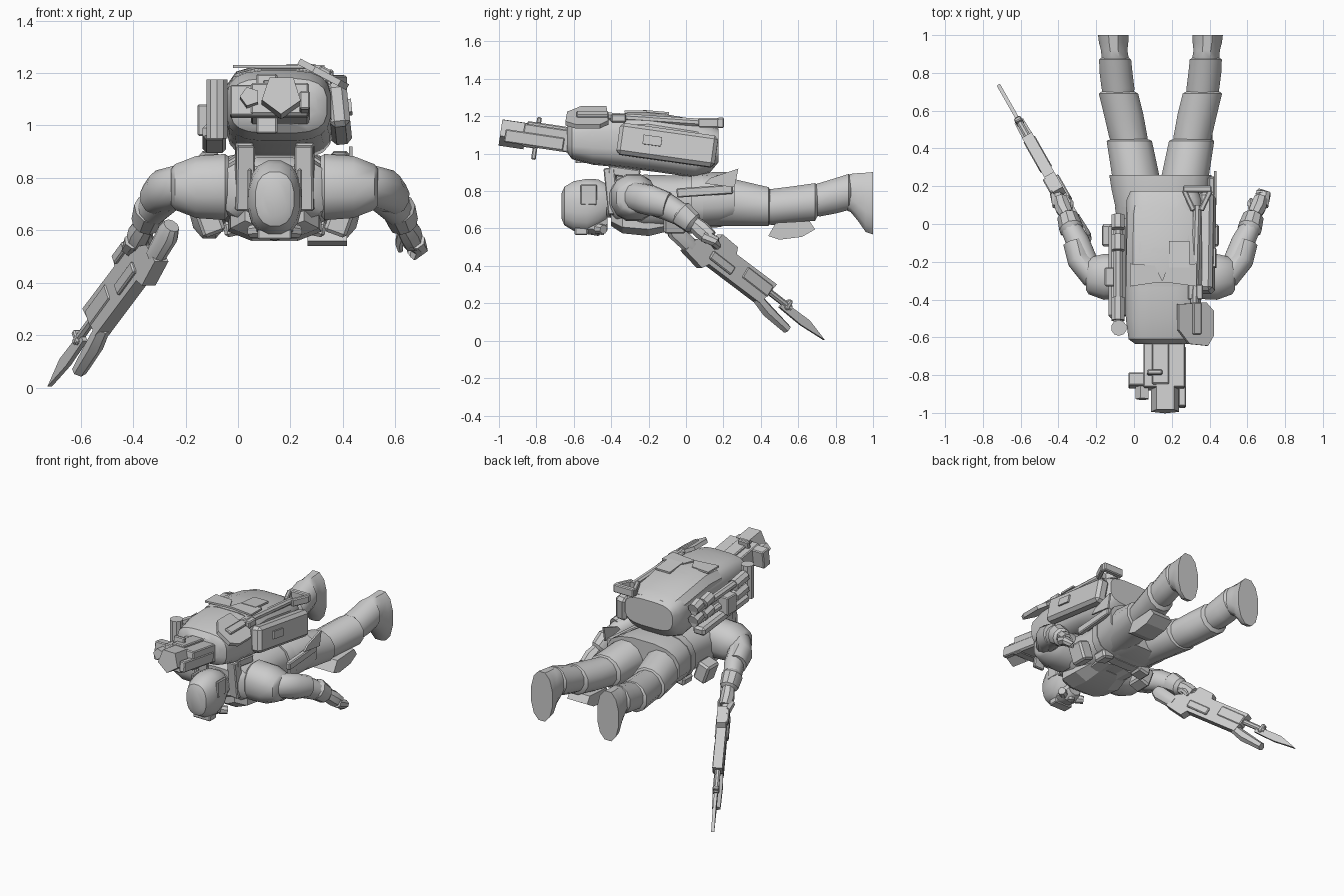
import bpy, bmesh, math
from mathutils import Vector, Matrix

CX = 0.14  # body centre line
grey = bpy.data.materials.new("plain_grey")
grey.diffuse_color = (0.6, 0.6, 0.6, 1)


def finish(name, bm, angle=35, matrix=None):
    bmesh.ops.recalc_face_normals(bm, faces=bm.faces)
    me = bpy.data.meshes.new(name)
    bm.to_mesh(me)
    bm.free()
    ob = bpy.data.objects.new(name, me)
    bpy.context.collection.objects.link(ob)
    me.materials.append(grey)
    if matrix:
        ob.matrix_world = matrix
    bpy.ops.object.select_all(action='DESELECT')
    ob.select_set(True)
    bpy.context.view_layer.objects.active = ob
    bpy.ops.object.shade_smooth_by_angle(angle=math.radians(angle))
    return ob


def tube(name, rings, n=12, axis=None, power=1.0, angle=35, matrix=None, phase=0.0):
    """Loft rings (x, y, z, side radius, up radius); axis None follows the path."""
    bm = bmesh.new()
    pts = [Vector(r[:3]) for r in rings]
    loops = []
    for i, r in enumerate(rings):
        t = Vector(axis) if axis else pts[min(i + 1, len(pts) - 1)] - pts[max(i - 1, 0)]
        t.normalize()
        ref = Vector((0, 0, 1)) if abs(t.z) < 0.95 else Vector((0, 1, 0))
        u = t.cross(ref).normalized()
        v = u.cross(t)
        loop = []
        for k in range(n):
            a = math.tau * (k + 0.5) / n + phase
            c, s = math.cos(a), math.sin(a)
            c = math.copysign(abs(c) ** power, c)
            s = math.copysign(abs(s) ** power, s)
            loop.append(bm.verts.new(pts[i] + u * c * r[3] + v * s * r[4]))
        loops.append(loop)
    for a, b in zip(loops, loops[1:]):
        for k in range(n):
            bm.faces.new((a[k], a[(k + 1) % n], b[(k + 1) % n], b[k]))
    bm.faces.new(loops[0])
    bm.faces.new(loops[-1])
    return finish(name, bm, angle, matrix)


def box(name, c, size, rot=(0, 0, 0), bevel=0.006, matrix=None):
    bm = bmesh.new()
    bmesh.ops.create_cube(bm, size=1, matrix=Matrix.Diagonal((*size, 1)))
    if bevel:
        bmesh.ops.bevel(bm, geom=bm.edges[:], offset=bevel, segments=1, affect='EDGES')
    for ax, ang in zip('XYZ', rot):
        bmesh.ops.rotate(bm, verts=bm.verts, matrix=Matrix.Rotation(math.radians(ang), 3, ax))
    bmesh.ops.translate(bm, verts=bm.verts, vec=c)
    return finish(name, bm, 20, matrix)


def plate(name, outline, thick, matrix):
    """Extruded outline in the local XZ plane, centred on local Y."""
    bm = bmesh.new()
    f = bm.faces.new([bm.verts.new((x, -thick / 2, z)) for x, z in outline])
    g = bmesh.ops.extrude_face_region(bm, geom=[f])
    bmesh.ops.translate(bm, vec=(0, thick, 0),
                        verts=[e for e in g['geom'] if isinstance(e, bmesh.types.BMVert)])
    return finish(name, bm, 20, matrix)


Y = (0, 1, 0)
FLAT = Matrix.Rotation(-math.pi / 2, 4, 'X')     # outline (x, z) becomes (x, y)
SIDE = Matrix.Rotation(math.pi / 2, 4, 'Z')      # outline (x, z) becomes (y, z)

# Head: helmet, face mask and breathing filters
tube("helmet", [(CX, -.665, .72, .045, .07), (CX, -.65, .72, .075, .105), (CX, -.60, .72, .098, .135),
                (CX, -.53, .72, .105, .148), (CX, -.47, .73, .10, .135), (CX, -.425, .74, .085, .10)],
     16, Y, .85)
box("helmet_brow", (CX, -.56, .585), (.13, .07, .04))
tube("face_mask", [(CX, -.53, .61, .07, .04), (CX, -.47, .61, .075, .05), (CX, -.42, .64, .05, .05)], 10, Y)
tube("mask_filter", [(CX, -.46, .60, .028, .028), (CX, -.46, .565, .024, .024)], 8)
for s in (-1, 1):
    tube("mask_canister", [(CX + s * .05, -.47, .60, .03, .03), (CX + s * .09, -.44, .595, .025, .025)], 8)
    box("helmet_ear_plate", (CX + s * .095, -.52, .78), (.018, .09, .11))
tube("neck", [(CX, -.46, .74, .075, .08), (CX, -.36, .75, .10, .10)], 12, Y)

# Torso, chest armour, belt and jacket skirt
tube("torso", [(CX, -.41, .76, .15, .09), (CX, -.37, .755, .21, .125), (CX, -.22, .74, .23, .15),
               (CX, -.05, .74, .21, .145), (CX, .12, .75, .23, .15), (CX, .22, .76, .23, .13)], 16, Y, .75)
tube("chest_plate", [(CX, -.40, .66, .12, .05), (CX, -.34, .64, .18, .07), (CX, -.20, .63, .19, .075),
                     (CX, -.06, .65, .15, .06)], 8, Y, .8, 20)
tube("belt", [(CX, .03, .745, .235, .155), (CX, .09, .75, .245, .155)], 16, Y, .75)
tube("jacket_skirt", [(CX, .08, .75, .24, .15), (CX, .18, .755, .262, .15),
                      (CX, .26, .765, .275, .135)], 16, Y, .75)
for s in (-1, 1):
    tube("belly_plate", [(CX + s * .07, -.10, .625, .07, .04), (CX + s * .08, .02, .63, .075, .04)], 6, Y, .8, 20)
    box("harness_strap", (CX + s * .115, -.395, .80), (.07, .06, .25), (6, 0, -s * 8))
    box("harness_top", (CX + s * .115, -.33, .90), (.07, .17, .05), (-8, 0, 0))
    box("side_pouch", (CX + s * .25, -.06, .645), (.09, .12, .13), (0, s * 20, 0), .012)
    box("front_pouch", (CX + s * .15, .05, .61), (.09, .10, .06), (0, s * 12, 0), .012)

# Knife sheath and loose jacket corner on the hip
box("sheath", (.41, .10, .80), (.035, .30, .05), (4, 0, 0))
plate("hip_guard", [(.10, .84), (.26, .82), (.28, .92), (.13, .87)], .012,
      Matrix.Translation((.43, 0, 0)) @ SIDE)

# Arms: shoulder pads, sleeves, cuffs and hands
for s in (-1, 1):
    def P(x, y, z, a, b):
        return (CX + s * x, y, z, a, b)
    tube("shoulder_pad", [P(.175, -.28, .77, .105, .115), P(.19, -.28, .765, .12, .13),
                          P(.30, -.28, .765, .125, .122), P(.38, -.275, .765, .10, .09),
                          P(.395, -.27, .765, .08, .07)], 12, (1, 0, 0), .88)
    tube("upper_arm", [P(.27, -.28, .76, .085, .09), P(.37, -.265, .77, .07, .08),
                       P(.43, -.19, .75, .065, .083), P(.455, -.10, .725, .062, .07)], 12)
    tube("forearm", [P(.385, -.21, .75, .06, .07), P(.435, -.10, .715, .064, .072),
                     P(.48, -.01, .665, .055, .06)], 12)
    tube("cuff", [P(.465, -.04, .69, .05, .055), P(.472, -.025, .68, .066, .07),
                  P(.49, .035, .63, .058, .06), P(.495, .05, .62, .04, .04)], 10)
    tube("palm", [P(.485, .03, .64, .036, .04), P(.515, .085, .59, .045, .05),
                  P(.53, .13, .55, .04, .042)], 8)
    tube("fingers", [P(.535, .10, .56, .04, .035), P(.55, .155, .53, .036, .03),
                     P(.52, .165, .505, .025, .025)], 8)
    tube("thumb", [P(.485, .07, .59, .02, .02), P(.475, .11, .55, .017, .017),
                   P(.48, .13, .52, .01, .01)], 6)

# Legs: trousers gathered in overlapping flared sections, gaiters and boots
for s in (-1, 1):
    def L(x, y, z, a, b):
        return (CX + s * x, y, z, a, b)
    tube("thigh", [L(.115, .12, .75, .12, .14), L(.13, .25, .74, .13, .13), L(.165, .44, .717, .124, .108),
                   L(.165, .45, .717, .10, .095)], 12, Y)
    tube("knee", [L(.155, .38, .72, .09, .09), L(.17, .46, .715, .105, .10), L(.195, .58, .728, .108, .102),
                  L(.222, .69, .742, .108, .104), L(.225, .705, .75, .085, .085)], 12, Y)
    tube("shin", [L(.22, .64, .745, .08, .08), L(.225, .72, .755, .09, .093), L(.235, .80, .775, .09, .098),
                  L(.24, .87, .795, .088, .10), L(.24, .885, .795, .07, .08)], 12, Y)
    tube("boot", [L(.24, .83, .785, .065, .08), L(.24, .88, .79, .074, .105), L(.245, .92, .768, .072, .132),
                  L(.248, .96, .74, .08, .163), L(.25, 1.0, .735, .083, .172)], 12, Y, .9)

# Knee guard on one leg
plate("knee_guard", [(.44, .56), (.50, .54), (.62, .555), (.69, .595), (.66, .64), (.48, .63)], .15,
      Matrix.Translation((.34, 0, 0)) @ SIDE)

# Backpack with lid, flap and side pocket
tube("backpack", [(.155, -.635, 1.075, .15, .07), (.155, -.61, 1.075, .185, .105), (.155, -.50, 1.075, .20, .135),
                  (.155, -.35, 1.07, .203, .145), (.16, -.15, 1.06, .205, .16), (.16, .05, 1.025, .205, .155),
                  (.16, .13, 1.03, .20, .13), (.16, .175, 1.045, .18, .09)], 20, Y, .6)
tube("pack_lid", [(.16, -.33, 1.10, .205, .12), (.16, -.20, 1.10, .205, .13),
                  (.16, .05, 1.065, .20, .12), (.16, .15, 1.055, .18, .095)], 12, Y, .6, 25)
plate("lid_flap", [(-.02, -.33), (.12, -.31), (.15, -.31), (.18, -.31), (.33, -.33), (.33, -.21),
                   (.18, -.22), (.15, -.30), (.11, -.22), (-.02, -.21)], .012,
      Matrix.Translation((0, 0, 1.225)) @ FLAT)
box("lid_buckle", (.24, -.16, 1.222), (.11, .14, .012), (-5, 0, 0), 0)
box("side_pocket", (.385, -.10, 1.045), (.08, .53, .17), (-8, -6, 0), .02)
box("pocket_catch", (.428, -.18, 1.07), (.012, .10, .05), (-8, -6, 0), 0)

# Stacked canisters and the upright roll beside the pack
for z in (1.03, 1.11):
    tube("canister_rod", [(-.085, -.55, z, .025, .025), (-.085, .04, z - .04, .025, .025)], 8)
    for y, l in ((-.45, .12), (-.10, .08), (.01, .07)):
        tube("canister", [(-.085, y - l / 2, z, .038, .04), (-.085, y + l / 2, z - .02, .038, .04)], 8)
tube("upright_roll", [(-.08, -.55, .95, .042, .042), (-.08, -.55, 1.175, .042, .042)], 10)
box("lower_canister", (-.09, -.25, .95), (.09, .50, .06), (-6, 0, 0), .015)
box("canister_bracket", (-.115, -.28, 1.02), (.08, .10, .12))

# Heavy weapon stowed along the pack
W = Matrix.Translation((.14, -.62, 1.065)) @ Matrix.Rotation(math.radians(-8.5), 4, 'X')
box("launcher_body", (.02, -.09, .0), (.22, .33, .12), matrix=W)
box("launcher_rail", (.0, -.10, .06), (.09, .28, .03), matrix=W)
box("launcher_crosspiece", (-.02, -.21, -.005), (.30, .07, .12), matrix=W)
box("launcher_fin", (-.03, -.18, -.01), (.08, .025, .23), matrix=W)
box("launcher_side", (.115, -.19, -.02), (.04, .32, .07), matrix=W)
tube("launcher_muzzle", [(.025, -.24, .0, .078, .078), (.025, -.375, .0, .078, .078)], 5, Y, matrix=W, phase=.3)
tube("launcher_tube", [(-.095, -.22, .0, .038, .038), (-.095, -.31, .0, .038, .038)], 5, Y, matrix=W)

# Spade: pointed blade, shaft and handle
S = Matrix.Translation((.325, -.53, 1.195)) @ Matrix.Rotation(math.radians(28), 4, 'Y')
plate("spade_blade", [(-.105, .105), (.06, .115), (.105, .07), (.105, -.06), (.07, -.115),
                      (-.04, -.105), (-.105, -.03)], .025, S @ FLAT)
box("spade_ridge", (0, 0.03, .012), (.05, .17, .03), matrix=S)
box("spade_socket", (.325, -.36, 1.19), (.08, .08, .045))
tube("spade_shaft", [(.32, -.42, 1.20, .022, .022), (.335, .10, 1.165, .022, .022)], 8)
box("spade_grip", (.335, .185, 1.165), (.15, .035, .055))
for s in (-1, 1):
    box("spade_fork", (.335 + s * .045, .125, 1.165), (.028, .12, .05), (0, 0, -s * 25))

# Rifle in its own frame: X to the muzzle, Y across, Z up
d = Vector((-.357, .63, -.49)).normalized()
t = Vector((0, 0, 1)).cross(d).normalized()
h = d.cross(t)
R = Matrix((d, t, h)).transposed().to_4x4()
R.translation = (-.357, .10, .50)
plate("rifle_body", [(-.10, -.09), (.035, -.11), (.06, -.07), (.44, -.065), (.465, .075), (.17, .07),
                     (.155, .105), (.04, .11), (.03, .06), (-.08, .0)], .06, R)
tube("rifle_stock", [(-.24, 0, -.02, .03, .035), (-.20, 0, -.03, .04, .05), (-.07, 0, -.045, .035, .045)],
     10, matrix=R)
box("rifle_grip_guard", (.12, 0, -.02), (.16, .085, .05), matrix=R)
box("rifle_sight", (.10, .02, .085), (.10, .05, .04), matrix=R)
box("rifle_handguard", (.36, 0, .02), (.19, .07, .07), matrix=R)
tube("rifle_barrel", [(.44, 0, .025, .018, .018), (.62, 0, .025, .018, .018)], 8, matrix=R)
box("barrel_clamp", (.595, 0, .03), (.025, .04, .06), matrix=R)
tube("underslung_tube", [(.42, 0, -.045, .03, .03), (.51, 0, -.065, .035, .035), (.665, 0, -.08, .03, .025)],
     6, matrix=R, angle=20)
plate("bayonet", [(.56, .03), (.75, .035), (.885, 0), (.72, -.015), (.56, -.01)], .02, R)
